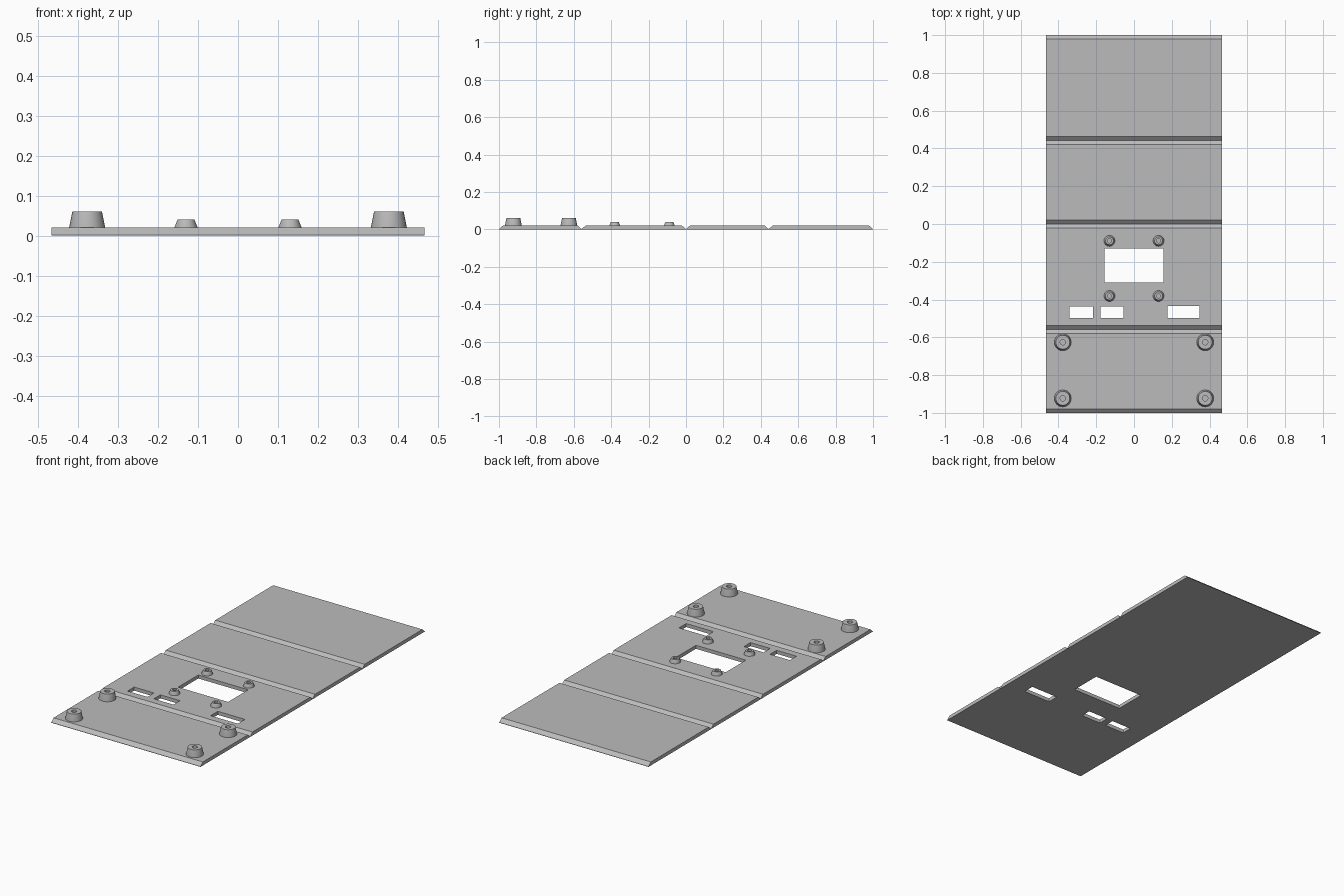
import bpy
import bmesh
import math

if "Cube" in bpy.data.objects:
    bpy.data.objects.remove(bpy.data.objects["Cube"], do_unlink=True)

HALF_WIDTH = 0.466
THICK = 0.02
WEB = 0.002      # thin hinge left under each groove
BEVEL = 0.021    # half width of a groove

grey = bpy.data.materials.new("plain grey")
grey.use_nodes = True
colour = (0.5, 0.5, 0.5, 1)
grey.diffuse_color = colour
grey.node_tree.nodes["Principled BSDF"].inputs["Base Color"].default_value = colour


def make_object(name, bm):
    bmesh.ops.recalc_face_normals(bm, faces=bm.faces)
    mesh = bpy.data.meshes.new(name)
    bm.to_mesh(mesh)
    bm.free()
    mesh.materials.append(grey)
    obj = bpy.data.objects.new(name, mesh)
    bpy.context.collection.objects.link(obj)
    return obj


# Folding sheet: side profile with V grooves, extruded across the width
folds = [-0.558, 0.0, 0.442]
profile = [(-1, 0), (-1, WEB), (-1 + BEVEL, THICK)]
for y in folds:
    profile += [(y - BEVEL, THICK), (y, WEB), (y + BEVEL, THICK)]
profile += [(1 - BEVEL, THICK), (1, WEB), (1, 0)]

bm = bmesh.new()
side = bm.faces.new([bm.verts.new((-HALF_WIDTH, y, z)) for y, z in profile])
extruded = bmesh.ops.extrude_face_region(bm, geom=[side])["geom"]
verts = [v for v in extruded if isinstance(v, bmesh.types.BMVert)]
bmesh.ops.translate(bm, verts=verts, vec=(2 * HALF_WIDTH, 0, 0))
sheet = make_object("folding_sheet", bm)

# Openings: screen window and three connector slots (x0, x1, y0, y1)
openings = [
    (-0.157, 0.155, -0.31, -0.13),
    (-0.342, -0.218, -0.497, -0.438),
    (-0.178, -0.055, -0.497, -0.438),
    (0.177, 0.347, -0.497, -0.433),
]
bm = bmesh.new()
for x0, x1, y0, y1 in openings:
    box = bmesh.ops.create_cube(bm, size=1)["verts"]
    bmesh.ops.scale(bm, verts=box, vec=(x1 - x0, y1 - y0, 0.2))
    bmesh.ops.translate(bm, verts=box, vec=((x0 + x1) / 2, (y0 + y1) / 2, 0))
cutter = make_object("opening_cutter", bm)
cutter.hide_render = True

cut = sheet.modifiers.new("openings", "BOOLEAN")
cut.operation = "DIFFERENCE"
cut.solver = "EXACT"
cut.object = cutter
bpy.context.view_layer.objects.active = sheet
bpy.ops.object.modifier_apply(modifier=cut.name)
bpy.data.objects.remove(cutter, do_unlink=True)


# Tapered standoff with a blind screw hole, lathed from a short profile
def standoff(name, x, y, base, top, hole, height, sides=32):
    outline = [(base, THICK - 0.001), (base, THICK), (top, height),
               (hole, height), (hole, THICK + 0.001)]
    bm = bmesh.new()
    rings = []
    for r, z in outline:
        angles = [2 * math.pi * i / sides for i in range(sides)]
        rings.append([bm.verts.new((r * math.cos(a), r * math.sin(a), z))
                      for a in angles])
    for low, high in zip(rings, rings[1:]):
        for i in range(sides):
            j = (i + 1) % sides
            bm.faces.new((low[i], low[j], high[j], high[i]))
    bm.faces.new(rings[0])
    bm.faces.new(rings[-1])
    post = make_object(name, bm)
    post.location = (x, y, 0)
    bpy.ops.object.select_all(action="DESELECT")
    post.select_set(True)
    bpy.context.view_layer.objects.active = post
    bpy.ops.object.shade_smooth_by_angle(angle=math.radians(30))


for label, sx in (("right", -1), ("left", 1)):
    for place, y in (("front", -0.381), ("back", -0.089)):
        standoff(f"small_standoff_{place}_{label}", sx * 0.13, y,
                 0.029, 0.021, 0.011, 0.04)
    for place, y in (("front", -0.923), ("back", -0.626)):
        standoff(f"large_standoff_{place}_{label}", sx * 0.377, y,
                 0.045, 0.037, 0.014, 0.06)
